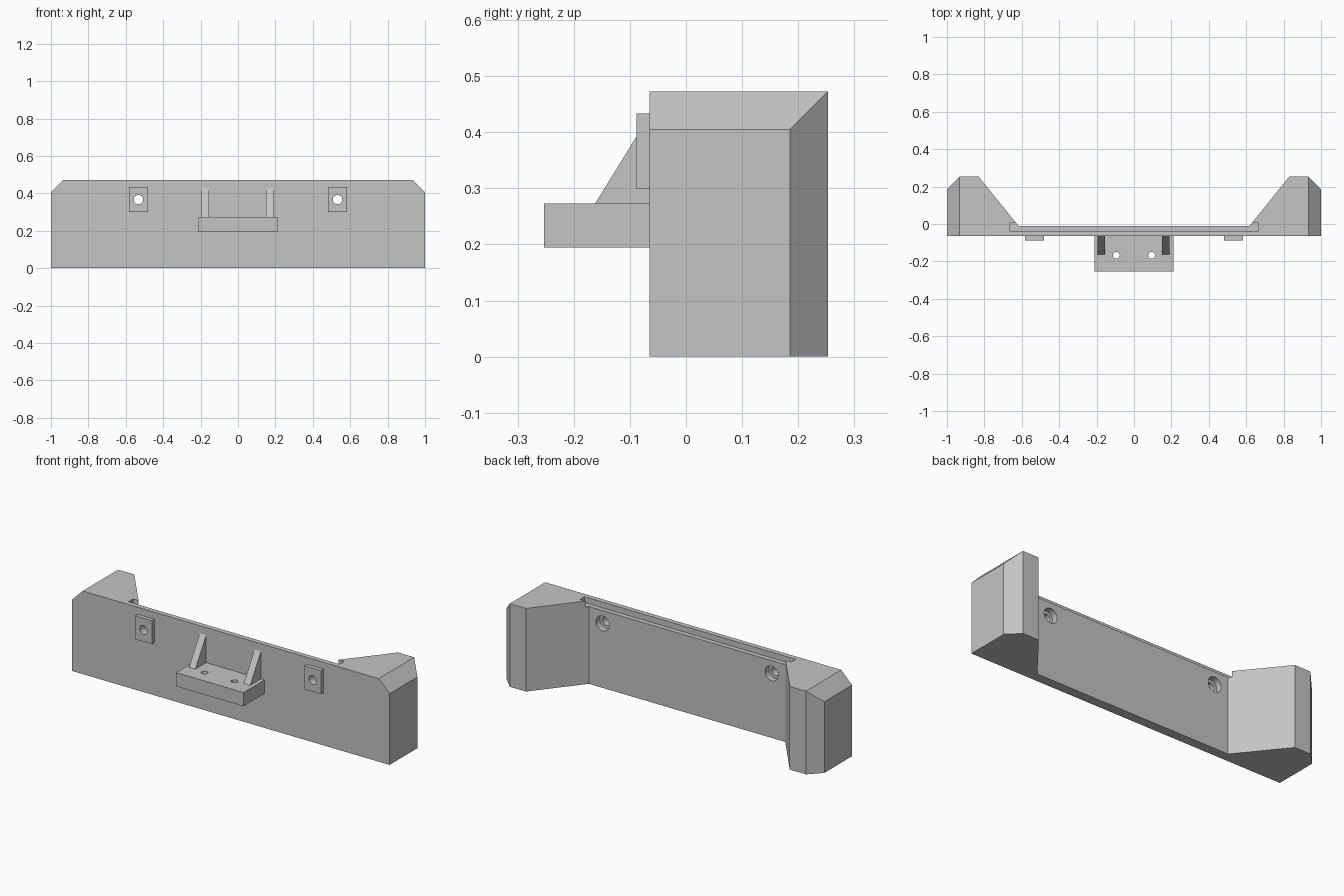
import bpy, bmesh
from math import pi
from mathutils import Matrix, Vector

cube = bpy.data.objects.get("Cube")
if cube:
    bpy.data.objects.remove(cube, do_unlink=True)

grey = bpy.data.materials.new("plain grey")
grey.use_nodes = True
COLOUR = (0.55, 0.55, 0.55, 1)
grey.diffuse_color = COLOUR
grey.node_tree.nodes["Principled BSDF"].inputs["Base Color"].default_value = COLOUR


def finish(name, bm):
    bmesh.ops.recalc_face_normals(bm, faces=bm.faces)
    mesh = bpy.data.meshes.new(name)
    bm.to_mesh(mesh)
    bm.free()
    mesh.materials.append(grey)
    obj = bpy.data.objects.new(name, mesh)
    bpy.context.collection.objects.link(obj)
    return obj


def prism(name, outline, direction):
    bm = bmesh.new()
    face = bm.faces.new([bm.verts.new(p) for p in outline])
    new = bmesh.ops.extrude_face_region(bm, geom=[face])["geom"]
    verts = [v for v in new if isinstance(v, bmesh.types.BMVert)]
    bmesh.ops.translate(bm, verts=verts, vec=Vector(direction))
    return finish(name, bm)


def box(name, low, high):
    (x0, y0, z0), (x1, y1, z1) = low, high
    return prism(name, [(x0, y0, z0), (x1, y0, z0), (x1, y1, z0), (x0, y1, z0)],
                 (0, 0, z1 - z0))


def cylinder(name, centre, radius, depth, along_y):
    bm = bmesh.new()
    turn = Matrix.Rotation(pi / 2 if along_y else 0, 4, "X")
    bmesh.ops.create_cone(bm, cap_ends=True, segments=32, radius1=radius, radius2=radius,
                          depth=depth, matrix=Matrix.Translation(centre) @ turn)
    return finish(name, bm)


def cut(obj, cutter, operation="DIFFERENCE"):
    mod = obj.modifiers.new(cutter.name, "BOOLEAN")
    mod.operation = operation
    mod.solver = "EXACT"
    mod.object = cutter
    cutter.hide_render = True
    cutter.hide_set(True)
    cutter.display_type = "WIRE"


FRONT, BACK, TOP = -0.065, 0.253, 0.473

# Main body: thin panel with deep angled wings
half = [(1, FRONT), (1, 0.185), (0.932, BACK), (0.83, BACK), (0.618, -0.01)]
plan = half + [(-x, y) for x, y in reversed(half)]
body = prism("bumper_body", [(x, y, 0) for x, y in plan], (0, 0, TOP))

# Sloped upper corners
gable = [(1.1, -0.1), (1.1, 0.305), (0.932, TOP), (0.932, 0.6)]
silhouette = [(1, -0.1), (1, 0.405), (0.932, TOP)]
silhouette += [(-x, z) for x, z in reversed(silhouette)]
envelope = prism("corner_slope_cutter", [(x, -0.3, z) for x, z in silhouette], (0, 0.8, 0))
cut(body, envelope, "INTERSECT")

# Groove along the top edge
cut(body, box("groove_cutter", (-0.665, -0.037, 0.44), (0.665, 0.005, 0.6)))

# Mounting pads with counterbored bolt holes
for side, s in (("left", 1), ("right", -1)):
    x, z = s * 0.532, 0.367
    pad = box(side + "_pad", (x - 0.052, -0.088, 0.3), (x + 0.052, FRONT, 0.433))
    bolt = cylinder(side + "_bolt_cutter", (x, -0.04, z), 0.025, 0.3, True)
    cut(pad, bolt)
    cut(body, bolt)
    cut(body, cylinder(side + "_counterbore_cutter", (x, 0.005, z), 0.042, 0.1, True))

# Front shelf with two drilled holes
shelf = box("shelf", (-0.212, BACK * -1, 0.195), (0.212, FRONT, 0.273))
for side, s in (("left", 1), ("right", -1)):
    cut(shelf, cylinder(side + "_shelf_hole_cutter", (s * 0.094, -0.167, 0.23), 0.018, 0.3, False))

# Triangular ribs bracing the shelf
for side, x in (("left", 0.15), ("right", -0.195)):
    prism(side + "_rib", [(x, -0.162, 0.273), (x, FRONT, 0.273), (x, FRONT, 0.43)],
          (0.04, 0, 0))
